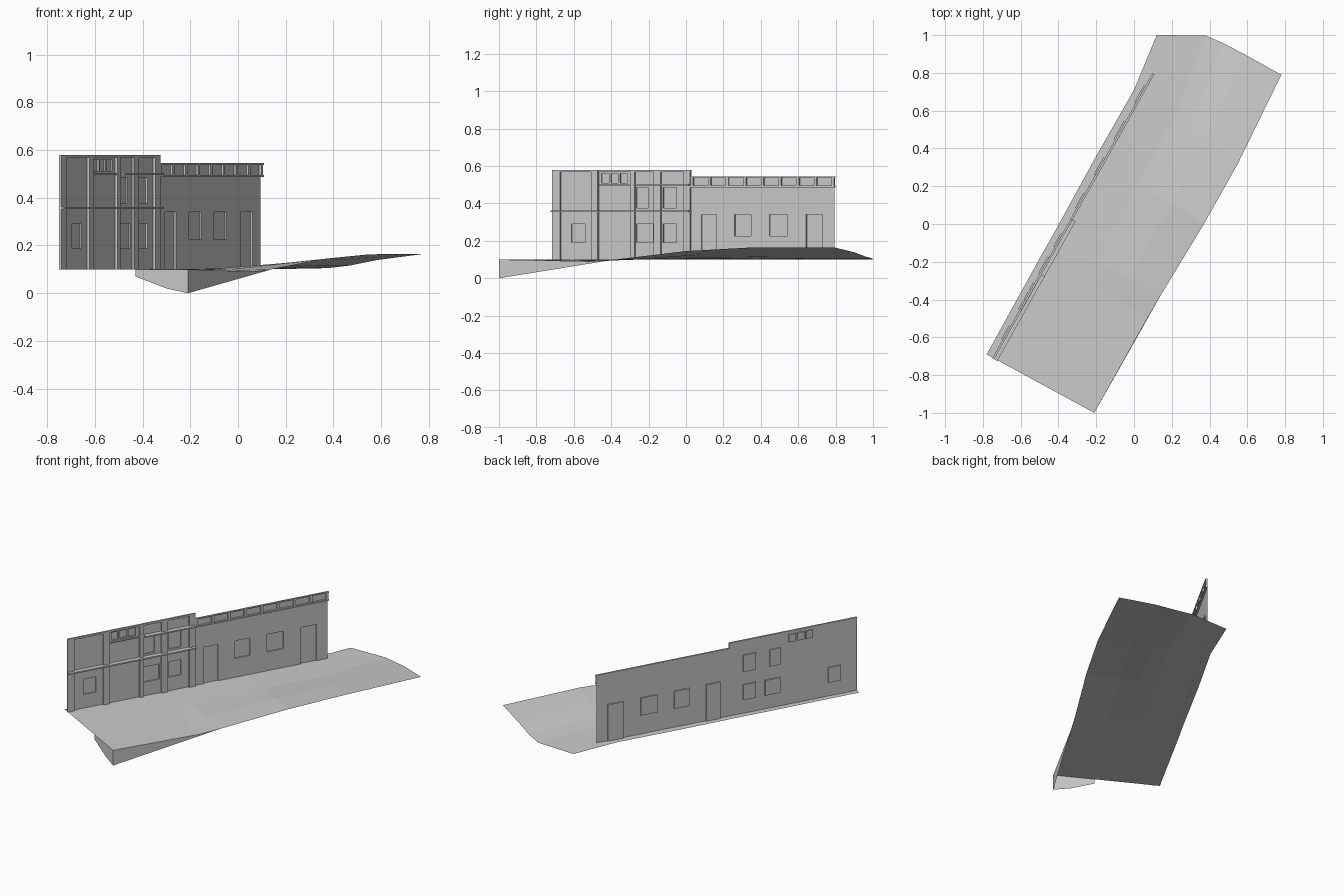
import bpy, bmesh
from mathutils import Vector

if "Cube" in bpy.data.objects:
    bpy.data.objects.remove(bpy.data.objects["Cube"])

ORIGIN = Vector((-0.75, -0.71, 0))
ALONG = Vector((0.49, 0.872, 0)).normalized()
OUT = Vector((0.872, -0.49, 0)).normalized()


def place(x, z, off=0.0):
    """Point on the facade, given its front-view x, height and outward offset."""
    return ORIGIN + ALONG * ((x + 0.75) / 0.49) + OUT * off + Vector((0, 0, z))


def make(name, verts, faces):
    me = bpy.data.meshes.new(name)
    me.from_pydata([tuple(v) for v in verts], [], faces)
    ob = bpy.data.objects.new(name, me)
    bpy.context.collection.objects.link(ob)
    return ob


def boxes(name, items):
    """Boxes on the facade: (x0, x1, z0, z1, depth)."""
    verts, faces = [], []
    for x0, x1, z0, z1, d in items:
        b = len(verts)
        for off in (d, 0):
            verts += [place(x0, z0, off), place(x1, z0, off), place(x1, z1, off), place(x0, z1, off)]
        faces += [tuple(b + i for i in f) for f in
                  ((0, 1, 2, 3), (7, 6, 5, 4), (4, 5, 1, 0), (5, 6, 2, 1), (6, 7, 3, 2), (7, 4, 0, 3))]
    return make(name, verts, faces)


def wall(name, x0, x1, z0, z1, holes, depth=0.008):
    """Single-skin wall with recessed rectangular panels."""
    xs = sorted({x0, x1} | {v for h in holes for v in h[:2]})
    zs = sorted({z0, z1} | {v for h in holes for v in h[2:]})
    verts, faces = [], []

    def quad(*pts):
        b = len(verts)
        verts.extend(place(*p) for p in pts)
        faces.append((b, b + 1, b + 2, b + 3))

    for a, b in zip(xs, xs[1:]):
        for c, d in zip(zs, zs[1:]):
            mx, mz = (a + b) / 2, (c + d) / 2
            if not any(h[0] < mx < h[1] and h[2] < mz < h[3] for h in holes):
                quad((a, c), (b, c), (b, d), (a, d))
    for a, b, c, d in holes:
        e = -depth
        quad((a, c, e), (b, c, e), (b, d, e), (a, d, e))
        ring = [(a, c), (b, c), (b, d), (a, d)]
        for p, q in zip(ring, ring[1:] + ring[:1]):
            quad(p, q, (*q, e), (*p, e))
    ob = make(name, verts, faces)
    bm = bmesh.new()
    bm.from_mesh(ob.data)
    bmesh.ops.remove_doubles(bm, verts=bm.verts, dist=1e-5)
    bm.to_mesh(ob.data)
    bm.free()


# Sloping street surface, lofted from left edge to right edge
left = [(-.78, -.69), (-.49, -.165), (-.43, -.06), (-.2, .36), (0, .71), (.12, 1)]
right = [(-.21, -1, .1), (.07, -.5, .09), (.14, -.38, .1), (.37, 0, .145), (.55, .32, .163), (.78, .79, .165)]
cols = [(0, 0, 0), (.39, .08, .08), (.53, .25, .07), (.70, .6, .047), (1, 1, 0)]
verts, faces = [], []
for i, (l, r) in enumerate(zip(left, right)):
    for t, rise, bulge in cols:
        y = l[1] + (r[1] - l[1]) * t + (bulge if i == 5 else 0)
        verts.append((l[0] + (r[0] - l[0]) * t, y, .1 + (r[2] - .1) * rise))
n = len(cols)
for i in range(len(left) - 1):
    for j in range(n - 1):
        k = i * n + j
        faces.append((k, k + 1, k + n + 1, k + n))
make("street_surface", verts, faces)

# Retaining skirt under the front right corner
make("street_skirt",
     [(-.43, -.88, .1), (-.43, -.88, .07), (-.3, -.951, .02), (-.21, -1, 0), (-.21, -1, .1),
      (.14, -.38, .1), (.07, -.5, .09)],
     [(0, 1, 2, 3, 4), (4, 3, 5, 6)])

# Tall left wall: lower, upper and strip windows
lower = [(a, b, .19, .29) for a, b in ((-.695, -.655), (-.50, -.45), (-.42, -.38))]
upper = [(a, b, .375, .485) for a, b in ((-.50, -.465), (-.42, -.38))]
strip = [(-.605 + .028 * i, -.583 + .028 * i, .51, .56) for i in range(3)]
wall("tall_wall", -.75, -.335, .1, .58, lower + upper + strip)

# Long right wall: two doors and two windows
doors = [(-.305, -.26, .1, .34), (.01, .06, .1, .34)]
windows = [(-.205, -.155, .225, .34), (-.10, -.047, .225, .34)]
wall("long_wall", -.335, .095, .1, .545, doors + windows)

# Pilasters and top band of the tall wall
boxes("pilasters", [(a, b, .1, .58, .012) for a, b in
                    ((-.75, -.727), (-.633, -.613), (-.515, -.503), (-.445, -.425), (-.355, -.336))])
boxes("tall_top_band", [(-.75, -.335, .568, .58, .011)])

# Projecting ledges
boxes("floor_ledge", [(-.75, -.335, .353, .362, .03)])
boxes("upper_canopy", [(-.50, -.335, .495, .504, .03)])
boxes("strip_sill", [(-.61, -.50, .495, .502, .012)])

# Parapet of the long wall: rails and posts
posts = [-.335 + .053 * i for i in range(9)]
boxes("parapet_posts", [(x, x + .008, .495, .538, .01) for x in posts])
boxes("parapet_rails", [(-.335, .098, .486, .495, .012), (-.335, .098, .538, .545, .012)])
